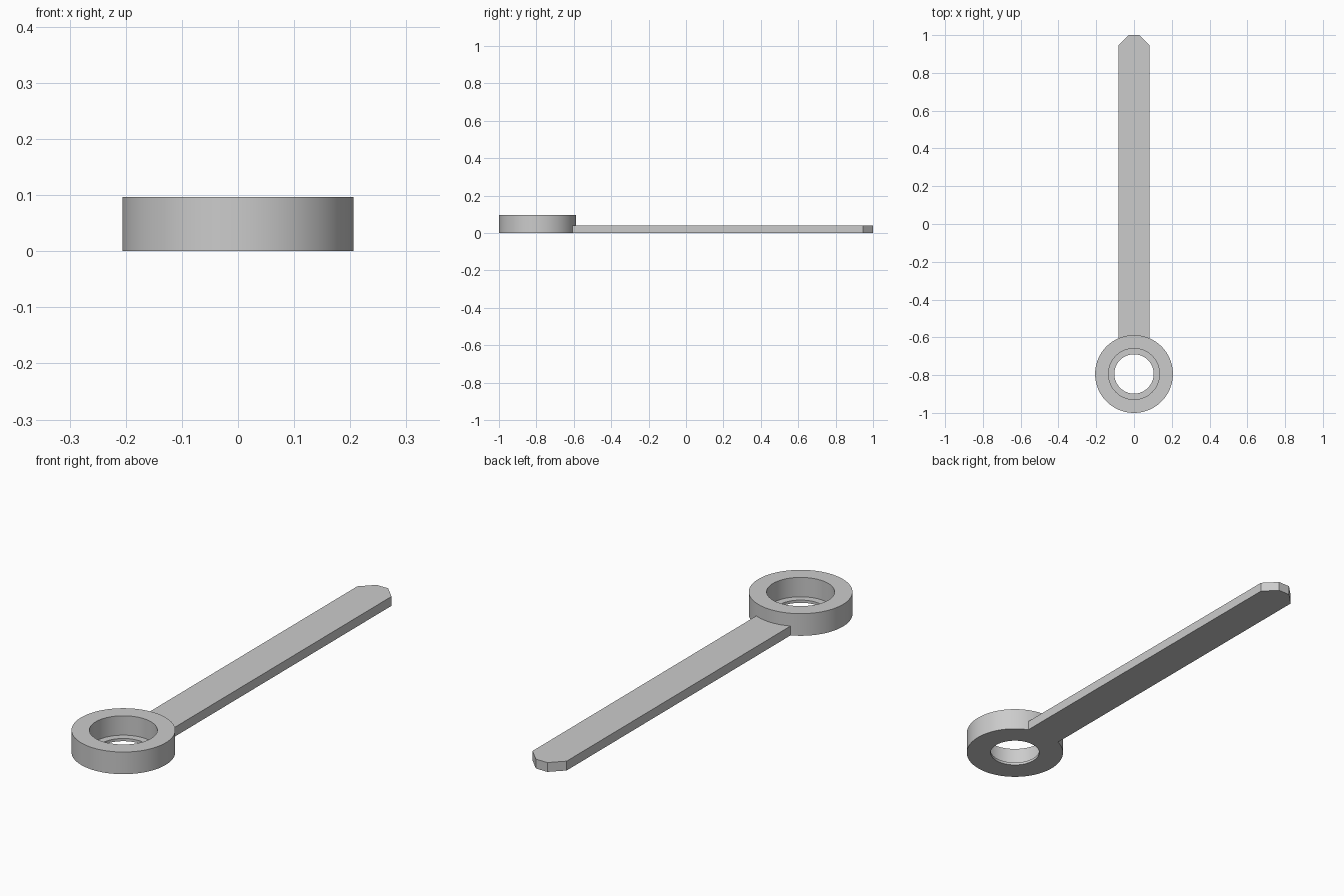
import bpy
import bmesh
import math
from mathutils import Vector

cube = bpy.data.objects.get("Cube")
if cube:
    bpy.data.objects.remove(cube, do_unlink=True)

RING_Y, RING_R, RING_H = -0.794, 0.206, 0.097
BORE_R, HOLE_R, LEDGE_H = 0.135, 0.104, 0.012
BAR_W, BAR_H, CHAMFER = 0.083, 0.041, 0.055

grey = bpy.data.materials.new("plain grey")
grey.use_nodes = True
colour = (0.6, 0.6, 0.6, 1)
grey.diffuse_color = colour
grey.node_tree.nodes["Principled BSDF"].inputs["Base Color"].default_value = colour


def finish(name, bm):
    """Turn a bmesh into a grey object with smooth curves and sharp edges."""
    bmesh.ops.recalc_face_normals(bm, faces=bm.faces)
    mesh = bpy.data.meshes.new(name)
    bm.to_mesh(mesh)
    bm.free()
    mesh.materials.append(grey)
    obj = bpy.data.objects.new(name, mesh)
    bpy.context.collection.objects.link(obj)
    bpy.ops.object.select_all(action="DESELECT")
    obj.select_set(True)
    bpy.context.view_layer.objects.active = obj
    bpy.ops.object.shade_smooth_by_angle(angle=math.radians(30))
    return obj


# Ring with a wide bore and a thin ledge at its base, turned from a profile
bm = bmesh.new()
profile = [(HOLE_R, 0), (RING_R, 0), (RING_R, RING_H),
           (BORE_R, RING_H), (BORE_R, LEDGE_H), (HOLE_R, LEDGE_H)]
verts = [bm.verts.new((r, 0, z)) for r, z in profile]
edges = [bm.edges.new((v, verts[i - 1])) for i, v in enumerate(verts)]
bmesh.ops.spin(bm, geom=verts + edges, cent=(0, 0, 0), axis=(0, 0, 1),
               angle=math.tau, steps=96)
bmesh.ops.remove_doubles(bm, verts=bm.verts, dist=0.0001)
ring = finish("ring", bm)
ring.location.y = RING_Y

# Flat handle: chamfered tip, root curved to sit against the ring wall
root_r = RING_R - 0.002
half_angle = math.asin(BAR_W / root_r)
outline = [(BAR_W, 1 - CHAMFER), (BAR_W - CHAMFER, 1),
           (CHAMFER - BAR_W, 1), (-BAR_W, 1 - CHAMFER)]
for i in range(13):
    a = half_angle * (i / 6 - 1)
    outline.append((root_r * math.sin(a), RING_Y + root_r * math.cos(a)))
bm = bmesh.new()
base = bm.faces.new([bm.verts.new((x, y, 0)) for x, y in outline])
top = bmesh.ops.extrude_face_region(bm, geom=[base], use_keep_orig=True)
moved = [g for g in top["geom"] if isinstance(g, bmesh.types.BMVert)]
bmesh.ops.translate(bm, verts=moved, vec=Vector((0, 0, BAR_H)))
finish("handle", bm)
